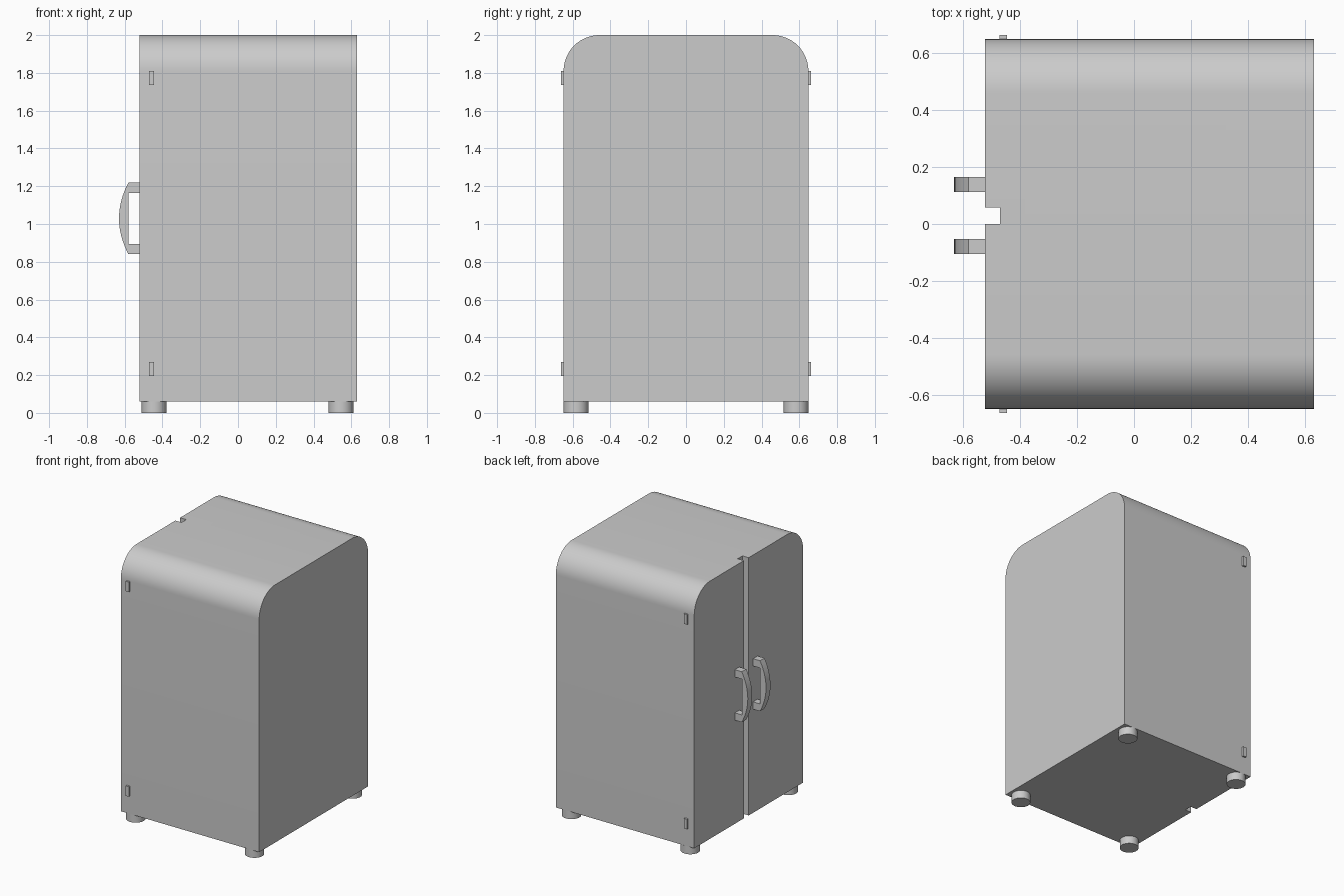
import bpy, bmesh, math
from mathutils import Vector

cube = bpy.data.objects.get("Cube")
if cube:
    bpy.data.objects.remove(cube, do_unlink=True)

grey = bpy.data.materials.new("plain_grey")
grey.use_nodes = True
grey.diffuse_color = (0.6, 0.6, 0.6, 1)
grey.node_tree.nodes["Principled BSDF"].inputs["Base Color"].default_value = (0.6, 0.6, 0.6, 1)


def prism(name, points, offset):
    """Extrude a closed outline of 3D points along an offset."""
    bm = bmesh.new()
    face = bm.faces.new([bm.verts.new(p) for p in points])
    new = bmesh.ops.extrude_face_region(bm, geom=[face])["geom"]
    bmesh.ops.translate(bm, vec=Vector(offset),
                        verts=[v for v in new if isinstance(v, bmesh.types.BMVert)])
    bmesh.ops.recalc_face_normals(bm, faces=bm.faces)
    mesh = bpy.data.meshes.new(name)
    bm.to_mesh(mesh)
    bm.free()
    mesh.materials.append(grey)
    obj = bpy.data.objects.new(name, mesh)
    bpy.context.collection.objects.link(obj)
    return obj


def box(name, x0, x1, y0, y1, z0, z1):
    outline = [(x0, y0, z0), (x1, y0, z0), (x1, y1, z0), (x0, y1, z0)]
    return prism(name, outline, (0, 0, z1 - z0))


def select(obj):
    bpy.ops.object.select_all(action='DESELECT')
    obj.select_set(True)
    bpy.context.view_layer.objects.active = obj


def smooth(obj):
    select(obj)
    bpy.ops.object.shade_smooth_by_angle(angle=math.radians(30))


LEFT, RIGHT = 0.63, -0.522
HALF, BASE, TOP, RADIUS = 0.648, 0.06, 2.0, 0.19

# Cabinet with two rounded top edges
outline = [(RIGHT, -HALF, BASE), (RIGHT, HALF, BASE)]
for side, start in ((1, 0), (-1, 90)):
    for i in range(17):
        a = math.radians(start + 90 * i / 16)
        outline.append((RIGHT, side * (HALF - RADIUS) + RADIUS * math.cos(a),
                        TOP - RADIUS + RADIUS * math.sin(a)))
cabinet = prism("cabinet", outline, (LEFT - RIGHT, 0, 0))

# Full-height gap between the two doors
cutter = box("gap_cutter", RIGHT - 0.1, -0.47, 0, 0.057, -0.1, TOP + 0.1)
cutter.hide_render = True
cut = cabinet.modifiers.new("door_gap", 'BOOLEAN')
cut.operation, cut.solver, cut.object = 'DIFFERENCE', 'EXACT', cutter
select(cabinet)
bpy.ops.object.modifier_apply(modifier=cut.name)
bpy.data.objects.remove(cutter, do_unlink=True)
smooth(cabinet)

# Bowed door handles with square arms
for name, y in (("front_door_handle", -0.105), ("back_door_handle", 0.112)):
    inner = -0.58
    profile = [(inner, 0.84), (RIGHT, 0.84), (RIGHT, 0.895), (inner, 0.895),
               (inner, 1.165), (RIGHT, 1.165), (RIGHT, 1.22), (inner, 1.22)]
    for i in range(1, 16):
        t = 1 - i / 8
        profile.append((inner - 0.05 * (1 - t * t), 1.03 + 0.19 * t))
    smooth(prism(name, [(x, y, z) for x, z in profile], (0, 0.053, 0)))

# Hinge plates on the front and back
for side, label in ((-1, "front"), (1, "back")):
    for z, level in ((0.195, "lower"), (1.735, "upper")):
        box(f"{label}_{level}_hinge", -0.472, -0.445,
            side * (HALF - 0.01), side * 0.662, z, z + 0.075)

# Round feet
for x, side in ((-0.444, "right"), (0.545, "left")):
    for y, label in ((-0.582, "front"), (0.583, "back")):
        ring = [2 * math.pi * i / 32 for i in range(32)]
        smooth(prism(f"{label}_{side}_foot",
                     [(x + 0.066 * math.cos(a), y + 0.066 * math.sin(a), 0) for a in ring],
                     (0, 0, BASE)))
